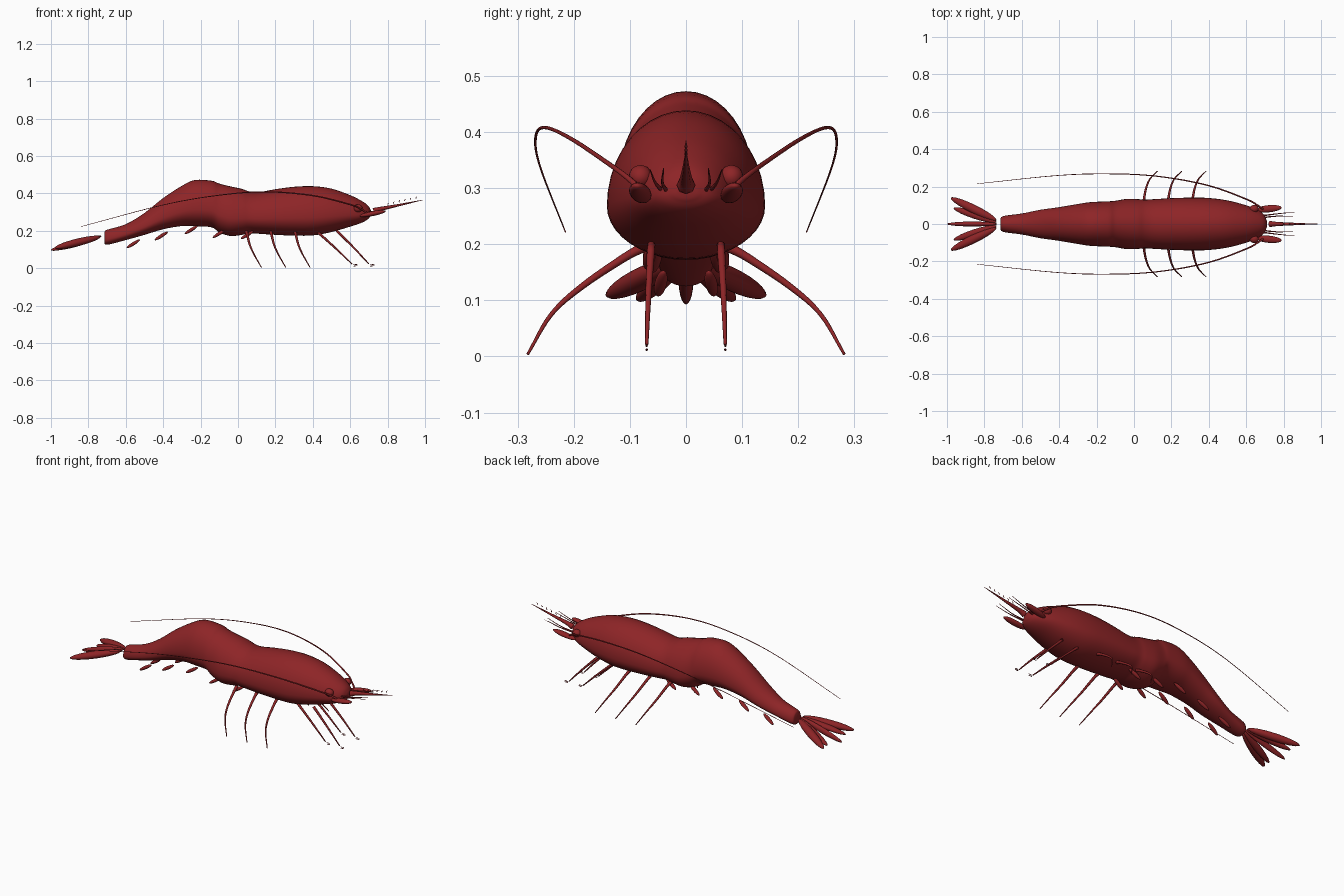
import bpy
import bmesh
import math
from mathutils import Vector, Matrix

if "Cube" in bpy.data.objects:
    bpy.data.objects.remove(bpy.data.objects["Cube"], do_unlink=True)

RED = (0.27, 0.018, 0.02, 1)
shell = bpy.data.materials.new("shell_red")
shell.use_nodes = True
shell.diffuse_color = RED
shell.node_tree.nodes["Principled BSDF"].inputs["Base Color"].default_value = RED


def finish(name, bm):
    bmesh.ops.recalc_face_normals(bm, faces=bm.faces)
    for f in bm.faces:
        f.smooth = True
    mesh = bpy.data.meshes.new(name)
    bm.to_mesh(mesh)
    bm.free()
    mesh.materials.append(shell)
    ob = bpy.data.objects.new(name, mesh)
    bpy.context.collection.objects.link(ob)
    return ob


def spline(points, steps):
    """Smooth path through points of any dimension."""
    p = [Vector(q) for q in points]
    p = [p[0] * 2 - p[1]] + p + [p[-1] * 2 - p[-2]]
    out = []
    for i in range(1, len(p) - 2):
        a, b, c, d = p[i - 1:i + 3]
        for s in range(steps):
            t = s / steps
            out.append((b * 2 + (c - a) * t + (a * 2 - b * 5 + c * 4 - d) * t * t
                        + (b * 3 - a - c * 3 + d) * t ** 3) / 2)
    return out + [p[-2]]


def loft(name, rings):
    bm = bmesh.new()
    loops = [[bm.verts.new(v) for v in ring] for ring in rings]
    n = len(loops[0])
    for a, b in zip(loops, loops[1:]):
        for i in range(n):
            j = (i + 1) % n
            bm.faces.new((a[i], a[j], b[j], b[i]))
    bm.faces.new(loops[0])
    bm.faces.new(loops[-1])
    return finish(name, bm)


def tube(name, points, r0, r1, steps=6, sides=8):
    """Round tapering limb or feeler along a smooth path."""
    path = spline(points, steps)
    rings = []
    for i, c in enumerate(path):
        d = path[min(i + 1, len(path) - 1)] - path[max(i - 1, 0)]
        q = d.to_track_quat('Z', 'Y')
        r = r0 + (r1 - r0) * i / (len(path) - 1)
        rings.append([c + q @ Vector((r * math.cos(k * math.tau / sides),
                                      r * math.sin(k * math.tau / sides), 0))
                      for k in range(sides)])
    return loft(name, rings)


def blade(name, start, end, width, height):
    """Ellipsoid stretched from start to end."""
    a, b = Vector(start), Vector(end)
    d = (b - a).normalized()
    side = Vector((0, 0, 1)).cross(d).normalized()
    rot = Matrix((d, side, d.cross(side))).transposed().to_4x4()
    size = Matrix.Diagonal(((b - a).length / 2, width / 2, height / 2, 1))
    bm = bmesh.new()
    bmesh.ops.create_uvsphere(bm, u_segments=20, v_segments=14, radius=1,
                              matrix=Matrix.Translation((a + b) / 2) @ rot @ size)
    return finish(name, bm)


def m(p, s):
    return (p[0], p[1] * s, p[2])


# Body: x, top, bottom, half width, from tail to head
sections = [
    (-.715, .19, .14, .022), (-.70, .205, .125, .042), (-.6, .235, .15, .056),
    (-.5, .295, .178, .076), (-.4, .375, .208, .09), (-.3, .44, .225, .107),
    (-.23, .471, .224, .117), (-.14, .467, .218, .121), (-.1, .452, .19, .124),
    (-.04, .437, .172, .134), (.02, .424, .178, .133), (.06, .41, .186, .13),
    (.11, .406, .184, .133), (.2, .422, .178, .138), (.3, .435, .174, .141),
    (.4, .438, .175, .139), (.5, .425, .193, .126), (.6, .39, .222, .1),
    (.66, .36, .242, .076), (.695, .335, .262, .05), (.71, .31, .282, .018)]
rings = []
for x, top, bot, w in spline(sections, 4):
    mid = bot + 0.36 * (top - bot)
    ring = []
    for k in range(40):
        a = k * math.tau / 40
        c, s = math.cos(a), math.sin(a)
        if s >= 0:
            z = mid + (top - mid) * s
        else:
            z = mid + (mid - bot) * s
        ring.append((x, w * c, z))
    rings.append(ring)
loft("body", rings)

# Beak with a row of tiny teeth
tube("beak", [(.725, 0, .305), (.76, 0, .316), (.86, 0, .337), (.99, 0, .365)], .017, .001)
for i in range(6):
    x = .8 + i * .03
    z = .34 + i * .0065
    tube("beak_tooth", [(x, 0, z), (x + .006, 0, z + .012)], .003, .0005, 1, 6)

# Tail fan
blade("tail_middle", (-.73, 0, .172), (-1, 0, .096), .026, .034)

for s, tag in ((1, "left"), (-1, "right")):
    def part(kind):
        return tag + "_" + kind

    blade(part("outer_tail_blade"), m((-.735, .02, .168), s), m((-.98, .14, .108), s), .046, .04)
    blade(part("inner_tail_blade"), m((-.735, .01, .168), s), m((-.965, .085, .1), s), .04, .03)

    # Head details
    blade(part("eye"), m((.618, .081, .32), s), m((.666, .081, .32), s), .042, .042)
    blade(part("feeler_scale"), m((.65, .075, .278), s), m((.79, .088, .305), s), .038, .026)
    tube(part("inner_feeler"), m_path := [m(p, s) for p in
         ((.69, .035, .295), (.77, .042, .31), (.86, .04, .335))], .004, .001)
    tube(part("short_feeler"), [m(p, s) for p in
         ((.69, .045, .298), (.77, .055, .31), (.86, .064, .333))], .004, .001)
    tube(part("long_feeler"), [m(p, s) for p in
         ((.69, .08, .295), (.66, .1, .315), (.6, .133, .34), (.4, .205, .388),
          (.15, .252, .408), (-.1, .268, .39), (-.4, .26, .338), (-.84, .215, .222))],
         .0055, .0012, 8)

    # Walking legs
    for i in range(3):
        x = .05 + .13 * i
        tube(part("walking_leg"), [m(p, s) for p in
             ((x - .005, .075, .195), (x, .11, .176), (x + .013, .185, .125),
              (x + .035, .24, .075), (x + .075, .282, .004))], .009, .0025)

    # Straight front legs with small pincers
    for x, length in ((.43, .18), (.54, .16)):
        end = x + length
        tube(part("front_leg"), [m(p, s) for p in
             ((x - .012, .062, .2), (x + length / 2, .067, .108), (end, .07, .022))], .0075, .003)
        for dz in (0, .007):
            blade(part("pincer"), m((end + .005, .07, .011 + dz), s),
                  m((end + .03, .07, .013 + dz), s), .004, .004)

    # Swimming paddles under the tail
    for x, z, y in ((-.56, .13, .04), (-.41, .172, .05), (-.25, .205, .06),
                    (-.1, .185, .06), (.05, .178, .06)):
        blade(part("swim_paddle"), m((x + .035, y, z + .022), s),
              m((x - .035, y + .01, z - .022), s), .022, .018)
